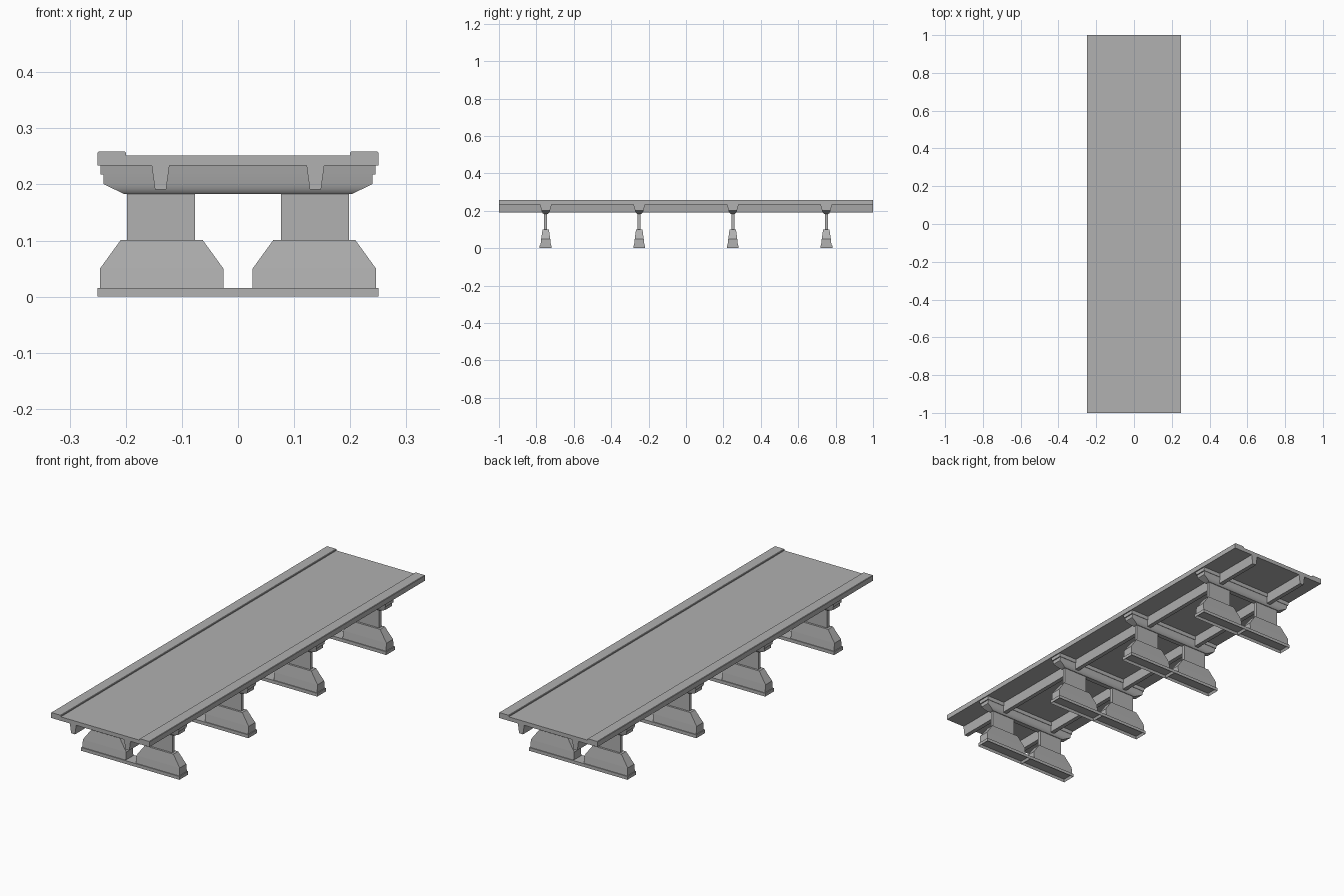
import bpy, bmesh

cube = bpy.data.objects.get("Cube")
if cube:
    bpy.data.objects.remove(cube, do_unlink=True)

concrete = bpy.data.materials.new("concrete_grey")
concrete.use_nodes = True
grey = (0.44, 0.44, 0.44, 1)
concrete.diffuse_color = grey
concrete.node_tree.nodes["Principled BSDF"].inputs["Base Color"].default_value = grey


def finish(name, bm, smooth=False):
    bmesh.ops.recalc_face_normals(bm, faces=bm.faces)
    mesh = bpy.data.meshes.new(name)
    bm.to_mesh(mesh)
    bm.free()
    mesh.materials.append(concrete)
    obj = bpy.data.objects.new(name, mesh)
    bpy.context.collection.objects.link(obj)
    if smooth:
        bpy.ops.object.select_all(action="DESELECT")
        obj.select_set(True)
        bpy.context.view_layer.objects.active = obj
        bpy.ops.object.shade_smooth_by_angle(angle=0.6)
    return obj


def extrude_along_y(name, outline, y0, y1):
    """Extrude an (x, z) outline from y0 to y1."""
    bm = bmesh.new()
    face = bm.faces.new([bm.verts.new((x, y0, z)) for x, z in outline])
    new = bmesh.ops.extrude_face_region(bm, geom=[face])["geom"]
    moved = [v for v in new if isinstance(v, bmesh.types.BMVert)]
    bmesh.ops.translate(bm, verts=moved, vec=(0, y1 - y0, 0))
    return finish(name, bm)


def loft(name, y, layers, smooth=False, recesses=()):
    """Stack rectangles given as (z, x0, x1, half depth)."""
    bm = bmesh.new()
    rings = []
    for z, x0, x1, d in layers:
        corners = ((x0, y - d), (x1, y - d), (x1, y + d), (x0, y + d))
        rings.append([bm.verts.new((cx, cy, z)) for cx, cy in corners])
    for a, b in zip(rings, rings[1:]):
        for i in range(4):
            j = (i + 1) % 4
            bm.faces.new((a[i], a[j], b[j], b[i]))
    bottom = bm.faces.new(rings[0])
    bm.faces.new(rings[-1])
    if recesses:
        # Split the underside in two and sink a panel into each half
        geom = [bottom] + list(bottom.edges) + list(bottom.verts)
        bmesh.ops.bisect_plane(bm, geom=geom, plane_co=(0, 0, 0), plane_no=(1, 0, 0))
        bmesh.ops.recalc_face_normals(bm, faces=bm.faces)
        halves = [f for f in bm.faces if f.normal.z < -0.9]
        bmesh.ops.inset_individual(bm, faces=halves, thickness=recesses[0])
        for f in halves:
            bmesh.ops.translate(bm, verts=f.verts, vec=(0, 0, recesses[1]))
    return finish(name, bm, smooth)


# Road deck with a raised kerb on each side
half = [(0.25, 0.234), (0.25, 0.257), (0.248, 0.259), (0.202, 0.259),
        (0.2, 0.257), (0.2, 0.252)]
extrude_along_y("road_deck", half + [(-x, z) for x, z in reversed(half)], -1, 1)

# Tapered girders under the deck
for side, label in ((1, "left"), (-1, "right")):
    girder = [(0.122, 0.235), (0.128, 0.191), (0.148, 0.191), (0.154, 0.235)]
    extrude_along_y(label + "_girder", [(side * x, z) for x, z in girder], -1, 1)

# Four piers, each with a base, two footings, two columns and a cap
for n, y in enumerate((-0.75, -0.25, 0.25, 0.75), 1):
    tag = f"_{n}"
    loft("pier_base" + tag, y, [(0, -0.25, 0.25, 0.032), (0.015, -0.25, 0.25, 0.032)],
         recesses=(0.008, 0.011))
    for side, label in ((1, "left"), (-1, "right")):
        footing = [(0.014, 0.026, 0.246, 0.028), (0.05, 0.026, 0.246, 0.024),
                   (0.101, 0.063, 0.209, 0.017)]
        column = [(0.1, 0.077, 0.198, 0.008), (0.185, 0.077, 0.198, 0.008)]
        for part, layers in (("footing", footing), ("column", column)):
            loft(f"{label}_{part}{tag}", y,
                 [(z, side * a, side * b, d) for z, a, b, d in layers])
    # Cap with a rounded underside and two steps at its ends
    cap = [(0.183, 0.203, 0.011), (0.187, 0.211, 0.016), (0.193, 0.224, 0.02),
           (0.201, 0.24, 0.023), (0.218, 0.24, 0.026), (0.218, 0.245, 0.028),
           (0.235, 0.245, 0.031)]
    loft("pier_cap" + tag, y, [(z, -x, x, d) for z, x, d in cap], smooth=True)
